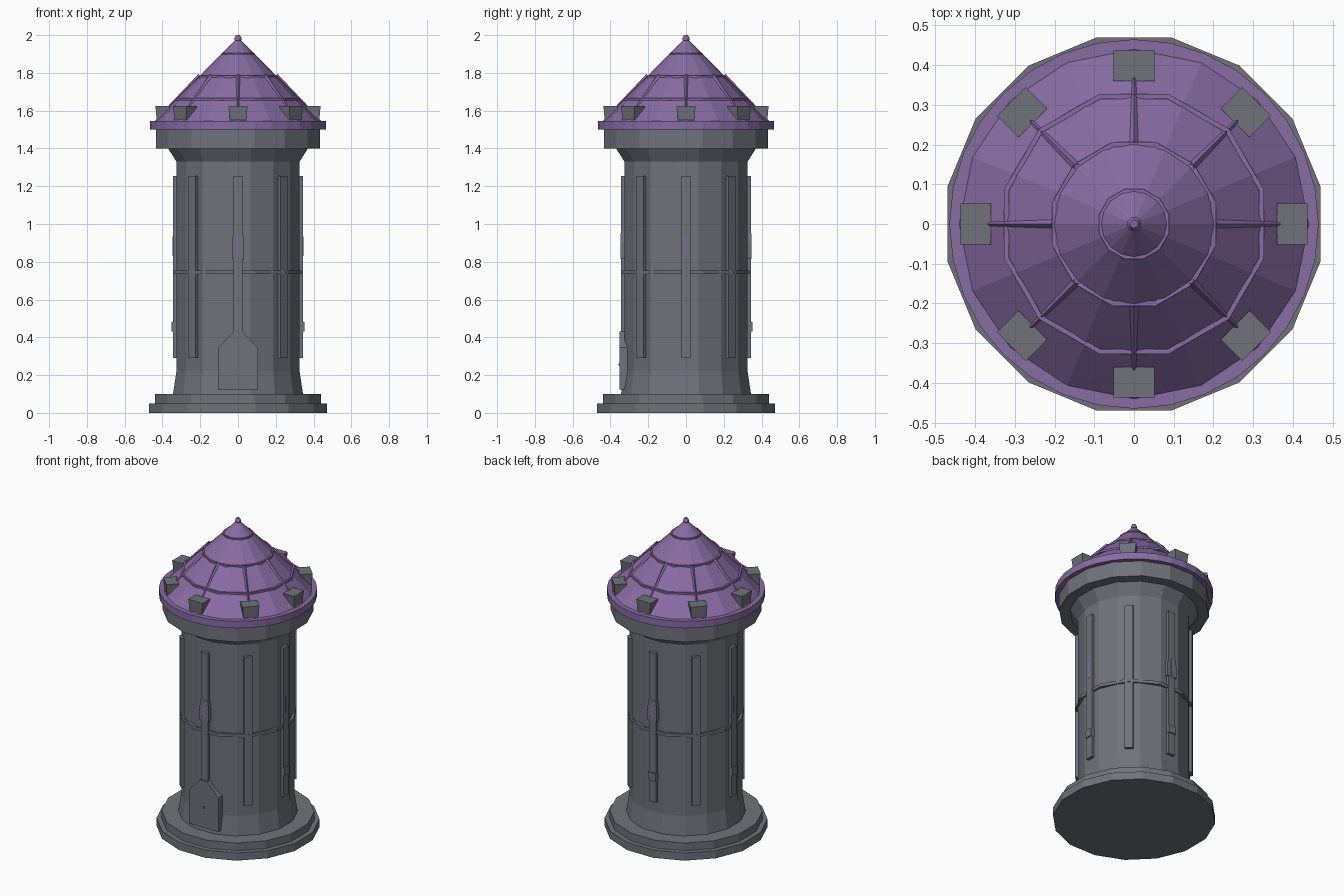
import bpy, bmesh, math
from mathutils import Matrix, Vector

cube = bpy.data.objects.get("Cube")
if cube:
    bpy.data.objects.remove(cube, do_unlink=True)


def material(name, rgb):
    m = bpy.data.materials.new(name)
    m.use_nodes = True
    m.diffuse_color = (*rgb, 1)
    m.node_tree.nodes["Principled BSDF"].inputs["Base Color"].default_value = (*rgb, 1)
    return m


stone = material("grey stone", (0.16, 0.168, 0.195))
purple = material("purple tile", (0.245, 0.15, 0.365))


def finish(name, bm, mat):
    bmesh.ops.recalc_face_normals(bm, faces=bm.faces)
    mesh = bpy.data.meshes.new(name)
    bm.to_mesh(mesh)
    bm.free()
    mesh.materials.append(mat)
    ob = bpy.data.objects.new(name, mesh)
    bpy.context.collection.objects.link(ob)
    return ob


def lathe(name, profile, sides, mat, offset=False, closed=False):
    """Turn (apothem or radius, z) points; offset puts flats on the axes."""
    bm = bmesh.new()
    half = math.pi / sides
    grow = 1 / math.cos(half) if offset else 1
    loops = []
    for r, z in profile:
        loops.append([bm.verts.new((r * grow * math.cos(2 * half * i + half * offset),
                                    r * grow * math.sin(2 * half * i + half * offset), z))
                      for i in range(sides)])
    pairs = list(zip(loops, loops[1:]))
    if closed:
        pairs.append((loops[-1], loops[0]))
    else:
        bm.faces.new(loops[0])
        bm.faces.new(loops[-1])
    for a, b in pairs:
        for i in range(sides):
            j = (i + 1) % sides
            bm.faces.new((a[i], a[j], b[j], b[i]))
    return finish(name, bm, mat)


def ring(name, r, z, t, mat):
    lathe(name, [(r - t, z - t), (r + t, z - t), (r + t, z + t), (r - t, z + t)],
          12, mat, offset=True, closed=True)


def block(name, angle, r0, r1, width, z0, z1, mat, taper=1):
    """Box reaching from radius r0 to r1 at an angle; taper narrows its foot."""
    bm = bmesh.new()
    bmesh.ops.create_cube(bm, size=1)
    for v in bm.verts:
        k = taper if v.co.z < 0 else 1
        v.co = Vector(((r0 + r1) / 2 + v.co.x * (r1 - r0) * k, v.co.y * width * k,
                       z0 if v.co.z < 0 else z1))
    bm.transform(Matrix.Rotation(angle, 4, 'Z'))
    return finish(name, bm, mat)


def plate(name, outline, y0, y1, mat):
    """Extrude an x-z outline along y."""
    bm = bmesh.new()
    face = bm.faces.new([bm.verts.new((x, y0, z)) for x, z in outline])
    out = bmesh.ops.extrude_face_region(bm, geom=[face])
    for v in out["geom"]:
        if isinstance(v, bmesh.types.BMVert):
            v.co.y = y1
    return finish(name, bm, mat)


# Stepped base, shaft and cornice
lathe("base_step", [(0.47, 0), (0.47, 0.05)], 16, stone, True)
lathe("upper_step", [(0.44, 0.05), (0.44, 0.1)], 16, stone, True)
lathe("shaft", [(0.344, 0.1), (0.326, 0.22), (0.326, 1.33), (0.37, 1.4)], 16, stone, True)
lathe("cornice", [(0.434, 1.4), (0.434, 1.5)], 16, stone, True)
ring("shaft_band", 0.327, 0.745, 0.01, stone)

# Roof
lathe("roof_rim", [(0.465, 1.5), (0.465, 1.545)], 32, purple)
lathe("roof_cone", [(0.44, 1.545), (0.004, 1.985)], 16, purple)
for r, z in ((0.321, 1.66), (0.2, 1.78), (0.082, 1.9)):
    ring("roof_band", r, z, 0.006, purple)
lathe("finial", [(0.012, 1.965), (0.018, 1.975), (0.018, 1.985), (0.01, 2.0)], 12, purple)

for i in range(8):
    a = i * math.pi / 4
    # Wall pilasters
    block("pilaster", a, 0.31, 0.345, 0.05, 0.29, 1.255, stone)
    # Battlement blocks on the eaves
    block("merlon", a, 0.36, 0.437, 0.102, 1.55, 1.625, stone, 0.84)
    # Roof ribs following the slope
    rib = bmesh.new()
    bmesh.ops.create_cone(rib, segments=4, radius1=0.011, radius2=0.011, depth=0.25)
    for v in rib.verts:
        if v.co.z < 0:
            v.co.xy *= 0.4
    rib.transform(Matrix.Rotation(a, 4, 'Z') @ Matrix.Translation((0.291, 0, 1.697))
                  @ Matrix.Rotation(-math.pi / 4, 4, 'Y'))
    finish("roof_rib", rib, purple)

# Window slits and small sills on the four main sides
for i in range(4):
    a = i * math.pi / 2
    block("window_slit", a, 0.34, 0.348, 0.012, 0.83, 0.935, purple)
    if i != 3:
        block("sill", a, 0.32, 0.352, 0.052, 0.43, 0.48, stone)

# Window frames front and back
frame = [(-0.033, 0.815), (0.033, 0.815), (0.033, 0.9), (0.025, 0.95), (-0.025, 0.95), (-0.033, 0.9)]
for s in (-1, 1):
    plate("window_frame", frame, s * 0.31, s * 0.347, stone)

# Door with a gabled head and a small knob
door = [(-0.105, 0.125), (0.105, 0.125), (0.105, 0.345), (0.025, 0.43), (-0.025, 0.43), (-0.105, 0.345)]
plate("door", door, -0.3, -0.352, stone)
block("door_knob", -math.pi / 2, 0.35, 0.358, 0.012, 0.25, 0.262, stone)
